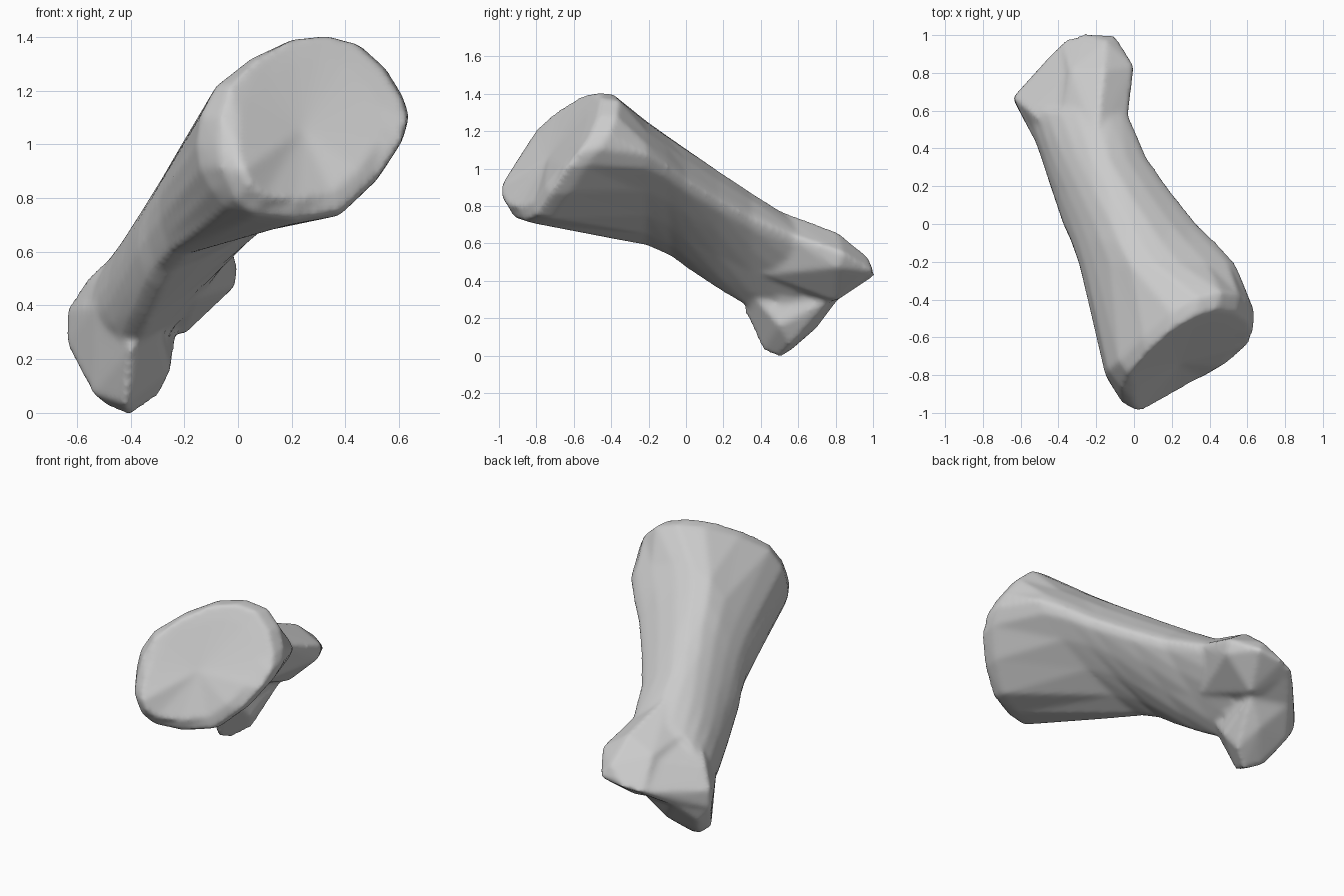
import bpy, bmesh
from mathutils import Vector

if "Cube" in bpy.data.objects:
    bpy.data.objects.remove(bpy.data.objects["Cube"])

# Slanted plane of the broad joint face: y = A + B*x + C*z
A, B, C = -1.662, 0.488, 0.725


def smooth_loop(pts):
    """Closed curve through the points, with one extra point per span."""
    out, n = [], len(pts)
    for i in range(n):
        a, b, c, d = (pts[(i + k) % n] for k in (-1, 0, 1, 2))
        out += [b, (b + c) * 0.5625 - (a + d) * 0.0625]
    return out


def face_y(x, z, shift=0):
    """Depth of the joint face, its low edge rolled back."""
    return max(A + shift + B * x + C * z, -1.02 + shift * 0.9 + 0.58 * x,
               -0.99 + shift * 0.5 - x, -0.92 + shift * 0.5 - 1.4 * (z - 0.74))


def slanted(outline, shift):
    return [Vector((x, face_y(x, z, shift), z)) for x, z in outline]


def flat(outline, y):
    return [Vector((x, y, z)) for x, z in outline]


# Cross-sections, all starting at the left and going over the top
rim = [(-.07, .98), (-.03, 1.22), (.2, 1.39), (.44, 1.375), (.61, 1.17),
       (.605, 1.0), (.38, .75), (.06, .74), (-.04, .86)]
collar = [(-.155, 1.0), (-.08, 1.22), (.2, 1.39), (.46, 1.365), (.615, 1.18),
          (.615, 1.02), (.38, .735), (.04, .72), (-.10, .83)]
neck = [(-.29, .81), (-.21, 1.0), (-.02, 1.22), (.24, 1.245), (.50, 1.13),
        (.50, 1.0), (.17, .75), (-.19, .59), (-.27, .65)]
middle = [(-.37, .68), (-.28, .88), (-.12, 1.07), (.08, 1.10), (.29, .98),
          (.31, .88), (0, .62), (-.28, .47), (-.36, .55)]
lower = [(-.49, .47), (-.43, .64), (-.3, .8), (-.14, .87), (.04, .77),
         (.05, .68), (-.15, .45), (-.37, .25), (-.47, .33)]
end = [(-.58, .38), (-.52, .52), (-.4, .63), (-.22, .71), (-.07, .66),
       (-.05, .58), (-.2, .36), (-.38, .2), (-.54, .26)]

rings = [smooth_loop(r) for r in (
    slanted(rim, 0), slanted(collar, 0.09), flat(neck, -0.21),
    flat(middle, 0), flat(lower, 0.35), flat(end, 0.6))]
n = len(rings[0])

# Extra rings on the curved stretch of the shaft
for k in (3, 2):
    a, b, c, d = rings[k - 1:k + 3]
    rings.insert(k + 1, [(q + r) * 0.5625 - (p + s) * 0.0625
                         for p, q, r, s in zip(a, b, c, d)])

# Inner ring of the joint face, gently hollow
mid = sum(rings[0], Vector()) / n
inner = [mid.lerp(p, 0.78) for p in rings[0]]
rings.insert(0, [Vector((p.x, face_y(p.x, p.z) + 0.005, p.z)) for p in inner])

# Shaft: loft through the rings
bm = bmesh.new()
loops = [[bm.verts.new(p) for p in r] for r in rings]
for r0, r1 in zip(loops, loops[1:]):
    for i in range(n):
        j = (i + 1) % n
        bm.faces.new((r0[i], r0[j], r1[j], r1[i]))

# End caps
for loop in (loops[0], loops[-1]):
    mid = sum((v.co for v in loop), Vector()) / n
    hub = bm.verts.new(mid + Vector((0, 0.02, 0)))
    for i in range(n):
        bm.faces.new((loop[i], loop[(i + 1) % n], hub))


def add_hull(pts):
    """Add a closed convex lump to the mesh."""
    hull = bmesh.new()
    for p in pts:
        hull.verts.new(p)
    res = bmesh.ops.convex_hull(hull, input=hull.verts)
    loose = [g for g in res["geom_interior"] if isinstance(g, bmesh.types.BMVert)]
    bmesh.ops.delete(hull, geom=loose, context='VERTS')
    tmp = bpy.data.meshes.new("lump")
    hull.to_mesh(tmp)
    hull.free()
    bm.from_mesh(tmp)
    bpy.data.meshes.remove(tmp)


# Upper knuckle
add_hull([(-.10, 1.0, .45), (-.27, 1.01, .43), (-.38, .97, .41), (-.15, .97, .53),
          (0, .84, .55), (-.01, .81, .47), (-.16, .81, .66), (-.34, .82, .58),
          (-.2, .80, .29), (-.45, .82, .33), (-.2, .45, .795), (-.04, .5, .67),
          (-.4, .45, .66), (-.4, .55, .3), (-.15, .42, .43)])
# Lower knuckle
add_hull([(-.4, .5, -.01), (-.48, .55, .02), (-.54, .52, .07), (-.3, .56, .06),
          (-.52, .62, .085), (-.42, .41, .03), (-.25, .5, .16), (-.4, .31, .24),
          (-.64, .67, .39), (-.64, .66, .26), (-.48, .82, .31), (-.23, .77, .30),
          (-.57, .69, .17), (-.35, .70, .15), (-.53, .45, .4), (-.3, .35, .33)])
# Bridge between the knuckles
add_hull([(-.27, 1.0, .43), (-.38, .96, .41), (-.47, .83, .31), (-.64, .67, .38),
          (-.64, .67, .27), (-.24, .79, .30), (-.34, .82, .55), (-.57, .61, .49),
          (-.47, .4, .48), (-.35, .42, .7), (-.28, .62, .2), (-.24, .42, .36)])

bmesh.ops.recalc_face_normals(bm, faces=bm.faces)
mesh = bpy.data.meshes.new("bone")
bm.to_mesh(mesh)
bm.free()
bone = bpy.data.objects.new("bone", mesh)
bpy.context.collection.objects.link(bone)

# Fuse the lumps and soften the seams
fuse = bone.modifiers.new("fuse", 'REMESH')
fuse.mode = 'VOXEL'
fuse.voxel_size = 0.016
fuse.use_smooth_shade = True
soften = bone.modifiers.new("soften", 'SMOOTH')
soften.factor = 0.5
soften.iterations = 6
